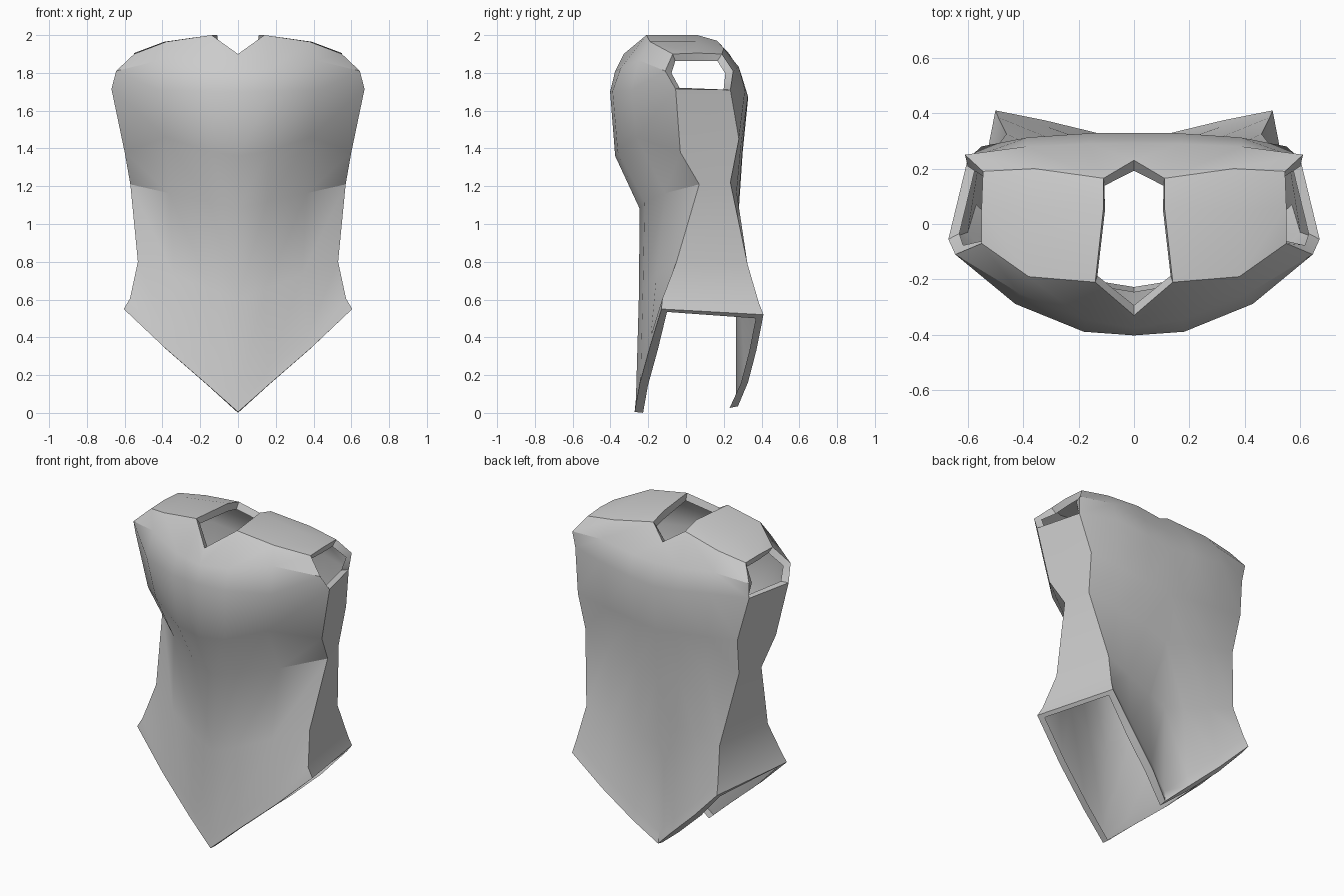
import bpy, bmesh, math
from mathutils import Vector

if "Cube" in bpy.data.objects:
    bpy.data.objects.remove(bpy.data.objects["Cube"])

COLS = (0.0, 0.27, 0.64, 1.0)

# Half cross-sections, bottom to top, from centre line to side seam:
# centre y, centre z, seam x, seam y, seam z, curve power, upward arch
FRONT = [
    (-.272, .005, .605, -.13, .55, 1.3, -.01),
    (-.265, .075, .572, -.125, .605, 1.3, -.01),
    (-.25, .60, .53, -.05, .80, 1.7, 0),
    (-.245, 1.08, .57, .07, 1.21, 1.9, 0),
    (-.375, 1.36, .60, -.03, 1.38, 2.5, .09),
    (-.402, 1.70, .67, -.055, 1.715, 2.5, 0),
    (-.375, 1.81, .645, -.11, 1.81, 1.7, .06),
]
BACK = [
    (.275, .035, .50, .41, .52, .7, -.01),
    (.265, .105, .49, .385, .585, .75, -.01),
    (.265, .65, .46, .325, .79, .9, 0),
    (.28, 1.08, .53, .235, 1.22, 3, 0),
    (.30, 1.38, .55, .28, 1.45, 2, 0),
    (.328, 1.66, .60, .235, 1.71, 4, .02),
    (.29, 1.79, .61, .25, 1.81, 3, .03),
]
# Shoulder lines: front edge, ridge, back edge
NECK_FRONT = [(0, -.33, 1.90), (.14, -.21, 2.0), (.38, -.19, 1.965), (.55, -.07, 1.90)]
RIDGE = [(.11, .06, 2.0), (.39, .05, 1.965), (.55, .06, 1.905)]
NECK_BACK = [(0, .23, 1.90), (.11, .165, 1.97), (.36, .20, 1.93), (.545, .19, 1.90)]


def section(y0, z0, x1, y1, z1, power, arch):
    return [(x1 * t, y0 + (y1 - y0) * t ** power,
             z0 + (z1 - z0) * t + arch * math.sin(math.pi * t * t)) for t in COLS]


bm = bmesh.new()


def add_row(points):
    return [bm.verts.new(p) for p in points]


def bridge(a, b):
    for i in range(len(a) - 1):
        bm.faces.new((a[i], a[i + 1], b[i + 1], b[i]))


front = [add_row(section(*r)) for r in FRONT] + [add_row(NECK_FRONT)]
back = [add_row(section(*r)) for r in BACK] + [add_row(NECK_BACK)]
ridge = add_row(RIDGE)

# Front and back plates
for k in range(7):
    bridge(front[k], front[k + 1])
    bridge(back[k + 1], back[k])
# Diagonal crease under the chest
for f in list(bm.faces):
    if front[4][2] in f.verts and front[5][3] in f.verts:
        bmesh.utils.face_split(f, front[4][2], front[5][3])
# Side panels, stopping at the arm opening
for k in range(5):
    bm.faces.new((front[k][3], back[k][3], back[k + 1][3], front[k + 1][3]))
# Shoulder straps
bridge(front[7][1:], ridge)
bridge(ridge, back[7][1:])

bmesh.ops.recalc_face_normals(bm, faces=bm.faces)
mid = Vector((0, 0, 1.1))
if sum(f.normal.dot(f.calc_center_median() - mid) for f in bm.faces) < 0:
    bmesh.ops.reverse_faces(bm, faces=bm.faces)

mesh = bpy.data.meshes.new("torso_shell")
bm.to_mesh(mesh)
bm.free()
shell = bpy.data.objects.new("torso_shell", mesh)
bpy.context.collection.objects.link(shell)

# Mirror the half and fold a rim inward around every opening
mirror = shell.modifiers.new("mirror", 'MIRROR')
mirror.use_clip = True
rim = shell.modifiers.new("rim", 'SOLIDIFY')
rim.thickness = 0.045
rim.offset = -1
rim.use_rim_only = True

bpy.context.view_layer.objects.active = shell
shell.select_set(True)
bpy.ops.object.convert(target='MESH')
bpy.ops.object.shade_smooth_by_angle(angle=math.radians(32))
